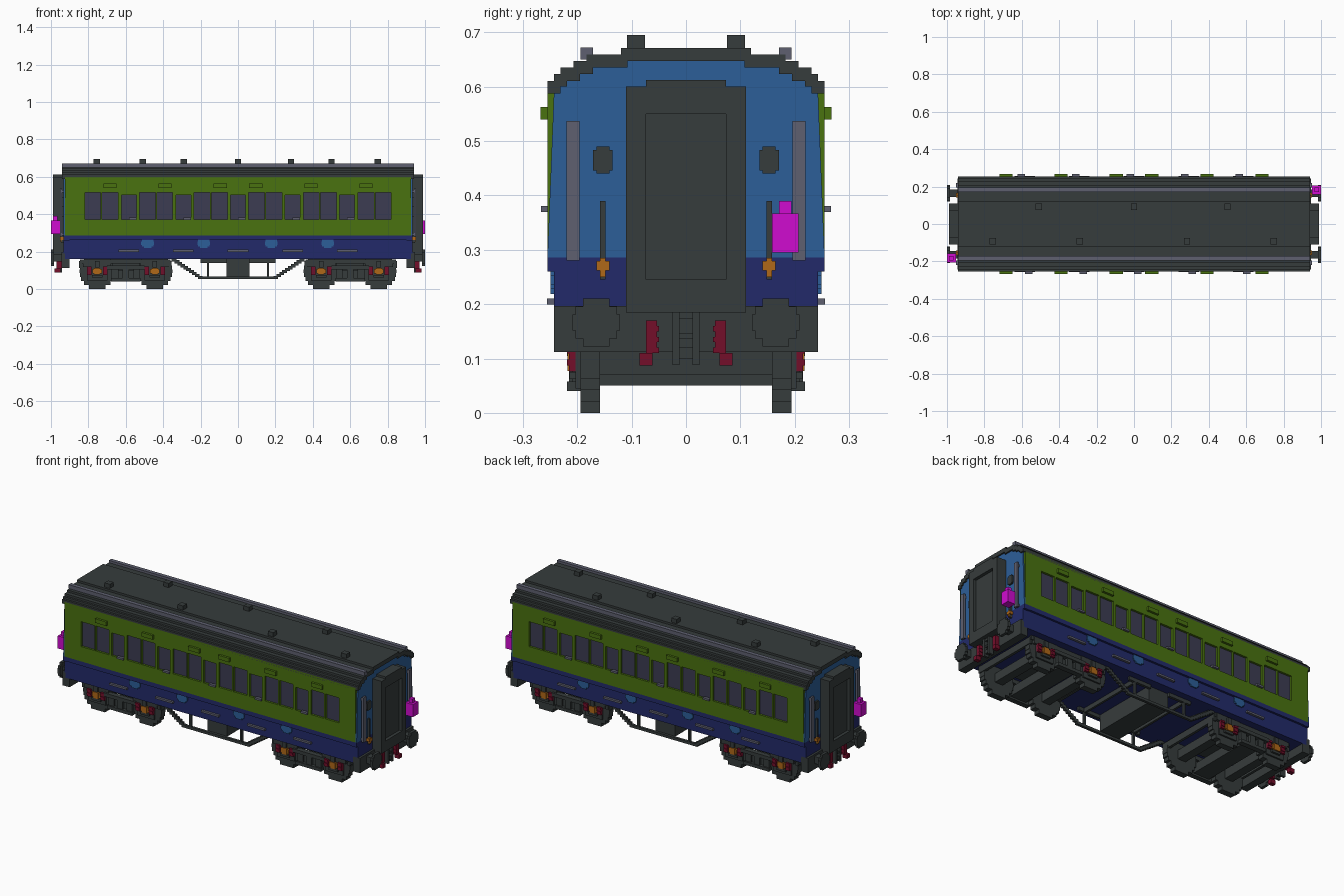
import bpy, bmesh, math

if "Cube" in bpy.data.objects:
    bpy.data.objects.remove(bpy.data.objects["Cube"])


def material(name, rgb):
    lin = [((c / 255 + 0.055) / 1.055) ** 2.4 if c > 10 else c / 255 / 12.92 for c in rgb] + [1]
    m = bpy.data.materials.new(name)
    m.use_nodes = True
    m.diffuse_color = lin
    m.node_tree.nodes["Principled BSDF"].inputs["Base Color"].default_value = lin
    return m


GREY = material("dark grey", (54, 60, 60))
GREEN = material("green", (74, 114, 16))
NAVY = material("navy", (34, 42, 106))
BLUE = material("blue", (44, 94, 152))
GLASS = material("window slate", (60, 60, 82))
STEEL = material("steel grey", (94, 96, 112))
PINK = material("magenta", (208, 12, 208))
ORANGE = material("orange", (176, 104, 24))
RED = material("dark red", (116, 14, 42))


def finish(name, bm, mat):
    me = bpy.data.meshes.new(name)
    bmesh.ops.recalc_face_normals(bm, faces=bm.faces)
    bm.to_mesh(me)
    bm.free()
    me.materials.append(mat)
    ob = bpy.data.objects.new(name, me)
    bpy.context.collection.objects.link(ob)
    return ob


# Boxes are (x0, x1, y0, y1, z0, z1); sym lists the (x, y) sign copies
ONE = [(1, 1)]
SIDES = [(1, 1), (1, -1)]
ENDS = [(1, 1), (-1, 1)]
TURN = [(1, 1), (-1, -1)]
ALL4 = [(1, 1), (1, -1), (-1, 1), (-1, -1)]


def boxes(name, mat, items, sym=ONE):
    bm = bmesh.new()
    for sx, sy in sym:
        for x0, x1, y0, y1, z0, z1 in items:
            geo = bmesh.ops.create_cube(bm, size=1)
            for v in geo["verts"]:
                v.co.x = sx * ((x0 + x1) / 2 + v.co.x * (x1 - x0))
                v.co.y = sy * ((y0 + y1) / 2 + v.co.y * (y1 - y0))
                v.co.z = (z0 + z1) / 2 + v.co.z * (z1 - z0)
    return finish(name, bm, mat)


def steps(r, n, rz=None):
    """Rows (half width, low, high) of a stepped disc."""
    rz = rz or r
    h = 2 * rz / n
    for i in range(n):
        c = -rz + (i + 0.5) * h
        yield r * math.sqrt(1 - (c / rz) ** 2), c - h / 2, c + h / 2


# ---- Body ----
L = 0.925
boxes("lower_body", NAVY, [(-L, L, -0.243, 0.243, 0.16, 0.268), (-L, L, -0.255, 0.255, 0.262, 0.287)])
boxes("window_core", GLASS, [(-L + 0.02, L - 0.02, -0.243, 0.243, 0.287, 0.585)])

# Window openings, then green panels around them
openings = []
for i in range(6):
    c = (i - 2.5) * 0.292
    openings += [(c - 0.089, c - 0.004), (c + 0.004, c + 0.089)]
    if i < 5:
        openings.append((c + 0.146 - 0.04, c + 0.146 + 0.04))
edges = [-L] + [e for o in sorted(openings) for e in o] + [L]
panels = [(-L, L, 0.24, 0.255, 0.287, 0.372), (-L, L, 0.24, 0.255, 0.515, 0.6)]
panels += [(a, b, 0.24, 0.255, 0.372, 0.515) for a, b in zip(edges[::2], edges[1::2])]
doors = [(i - 2) * 0.292 for i in range(5)]
panels += [(d - 0.04, d + 0.04, 0.24, 0.255, 0.503, 0.515) for d in doors]
boxes("green_side_panels", GREEN, panels, SIDES)
vents = [s * x for s in (-1, 1) for x in (0.095, 0.39, 0.685)]
boxes("window_hoods", GREEN, [(x - 0.035, x + 0.035, 0.25, 0.268, 0.54, 0.563) for x in vents], SIDES)
boxes("door_handles", STEEL, [(d - 0.04, d, 0.25, 0.267, 0.37, 0.381) for d in doors], TURN)
boxes("door_steps", STEEL, [(d - 0.055, d + 0.055, 0.24, 0.256, 0.199, 0.21) for d in doors], SIDES)

# Pale oval plates on the lower side
ovals = [(x - w, x + w, 0.243, 0.249, 0.245 + a, 0.245 + b)
         for x in (-0.483, -0.183, 0.178, 0.48) for w, a, b in steps(0.035, 6, 0.026)]
boxes("oval_plates", BLUE, ovals, SIDES)


# ---- Roof and ends, extruded from a half profile ----
def extrude(name, mat, half, x0, x1):
    prof = half + [(-y, z) for y, z in reversed(half)]
    bm = bmesh.new()
    f = bm.faces.new([bm.verts.new((x0, y, z)) for y, z in prof])
    r = bmesh.ops.extrude_face_region(bm, geom=[f])
    for v in r["geom"]:
        if isinstance(v, bmesh.types.BMVert):
            v.co.x = x1
    return finish(name, bm, mat)


arc = [(0.255, 0.588, 0.611), (0.243, 0.6, 0.623), (0.231, 0.611, 0.635), (0.207, 0.623, 0.647),
       (0.183, 0.635, 0.659), (0.12, 0.647, 0.671)]
outer, inner = [], []
for (y, lo, hi), (yn, lo2, hi2) in zip(arc, arc[1:] + [(0, 0, 0)]):
    outer += [(y, hi)] + ([(yn, hi)] if yn else [])
    inner += [(y - 0.012, lo)] + ([(yn - 0.012, lo)] if yn else [])
half = list(reversed(inner)) + [(0.255, 0.588)] + outer
# Roof shell
bm_half = half
prof_in = [p for p in inner]
loop = prof_in[::-1] + [(0.255, 0.588)] + outer
full = loop + [(-y, z) for y, z in reversed(loop)]
extrude("roof", GREY, loop, -0.94, 0.94)
end_half = [(0.255, 0.286)] + inner
for s, n in ((1, "left"), (-1, "right")):
    extrude("end_wall_" + n, BLUE, end_half, s * 0.9, s * 0.932)
boxes("end_wall_lower", NAVY, [(0.9, 0.932, -0.243, 0.243, 0.19, 0.262),
                               (0.9, 0.932, -0.255, 0.255, 0.26, 0.287)], ENDS)
boxes("roof_rails", STEEL, [(-0.94, 0.94, 0.171, 0.194, 0.65, 0.672)], SIDES)
vx = [(-0.51, 0.092), (0, 0.092), (0.5, 0.092), (-0.755, -0.092), (-0.29, -0.092), (0.283, -0.092), (0.747, -0.092)]
boxes("roof_vents", GREY, [(x - 0.017, x + 0.017, y - 0.017, y + 0.017, 0.665, 0.695) for x, y in vx])

# ---- End details ----
boxes("headstock", GREY, [(0.9, 0.945, -0.243, 0.243, 0.112, 0.197)], ENDS)
boxes("gangway", GREY, [
    (0.93, 0.99, 0.074, 0.11, 0.185, 0.6), (0.93, 0.99, -0.11, -0.074, 0.185, 0.6),
    (0.93, 0.99, -0.074, 0.074, 0.185, 0.245), (0.93, 0.99, -0.074, 0.074, 0.55, 0.612),
    (0.93, 0.972, -0.075, 0.075, 0.24, 0.555)], ENDS)
boxes("end_handrails", STEEL, [(0.94, 0.952, 0.196, 0.22, 0.28, 0.537),
                               (0.93, 0.945, 0.2, 0.215, 0.285, 0.3),
                               (0.93, 0.945, 0.2, 0.215, 0.515, 0.53)], ALL4)
boxes("end_plates", GREY, [(0.93, 0.942, 0.135, 0.171, 0.446, 0.484),
                           (0.93, 0.942, 0.141, 0.165, 0.44, 0.49)], ALL4)
boxes("lamp_rods", GREY, [(0.93, 0.945, 0.148, 0.158, 0.245, 0.39)], ALL4)
boxes("lamp_brackets", ORANGE, [(0.93, 0.952, 0.141, 0.165, 0.262, 0.279),
                                (0.93, 0.95, 0.148, 0.158, 0.25, 0.285)], ALL4)
boxes("tail_lamps", PINK, [(0.953, 1.0, 0.158, 0.207, 0.295, 0.367),
                           (0.965, 0.988, 0.171, 0.194, 0.365, 0.39)], TURN)

# Buffers
heads = [(0.984, 1.0, 0.165 - w, 0.165 + w, 0.166 + a, 0.166 + b) for w, a, b in steps(0.044, 6)]
boxes("buffer_heads", GREY, heads, ALL4)
boxes("buffer_shanks", GREY, [(0.94, 0.986, 0.145, 0.185, 0.146, 0.186)], ALL4)

# Coupling and ribbed hoses
boxes("coupling", GREY, [(0.94, 0.97, 0.012, 0.025, 0.088, 0.187), (0.94, 0.97, -0.025, -0.012, 0.088, 0.187),
                         (0.94, 0.965, -0.012, 0.012, 0.1, 0.12), (0.94, 0.965, -0.012, 0.012, 0.137, 0.147),
                         (0.94, 0.965, -0.012, 0.012, 0.173, 0.187)], ENDS)
hose = [(0.943, 0.97, 0.05 + 0.003 * (i % 2), 0.074, 0.11 + i * 0.01, 0.12 + i * 0.01) for i in range(6)]
boxes("hoses", RED, hose + [(0.95, 0.98, 0.062, 0.086, 0.087, 0.11)], ALL4)

# ---- Bogies ----
wheels, axles, frames, orange, red = [], [], [], [], []
for w in (0.445, 0.753):
    wheels += [(w - r, w + r, 0.158, 0.194, 0.095 + a, 0.095 + b) for r, a, b in steps(0.095, 9)]
    axles.append((w - 0.025, w + 0.025, -0.16, 0.16, 0.07, 0.12))
    frames += [(w - 0.075, w + 0.075, 0.19, 0.208, 0.118, 0.157), (w - 0.055, w + 0.055, 0.19, 0.203, 0.045, 0.12),
               (w - 0.028, w + 0.028, 0.19, 0.214, 0.062, 0.075), (w - 0.012, w + 0.012, 0.195, 0.218, 0.115, 0.15)]
    orange += [(w - 0.026, w + 0.026, 0.2, 0.214, 0.082, 0.108), (w - 0.016, w + 0.016, 0.2, 0.218, 0.077, 0.113)]
    for s in (-1, 1):
        c = w + s * 0.043
        red += [(c - 0.012, c + 0.012, 0.198, 0.215 + 0.004 * (i % 2), 0.076 + i * 0.011, 0.087 + i * 0.011)
                for i in range(4)]
frames += [(0.36, 0.845, 0.19, 0.205, 0.135, 0.157), (0.5, 0.7, 0.19, 0.219, 0.105, 0.125),
           (0.52, 0.68, 0.19, 0.219, 0.04, 0.058), (0.525, 0.56, 0.19, 0.21, 0.05, 0.11),
           (0.64, 0.675, 0.19, 0.21, 0.05, 0.11), (0.583, 0.617, 0.19, 0.215, 0.05, 0.12)]
boxes("wheels", GREY, wheels, ALL4)
boxes("axles", GREY, axles, ENDS)
boxes("bogie_side_frames", GREY, frames, ALL4)
boxes("bogie_cross_beams", GREY, [(0.55, 0.65, -0.2, 0.2, 0.05, 0.1), (0.5, 0.7, -0.1, 0.1, 0.1, 0.165),
                                  (0.835, 0.85, -0.2, 0.2, 0.112, 0.15), (0.355, 0.37, -0.2, 0.2, 0.112, 0.15)], ENDS)
boxes("axle_boxes", ORANGE, orange, ALL4)
boxes("bogie_springs", RED, red, ALL4)

# ---- Underframe truss and equipment box ----
truss = [(0, 0.2, 0.19, 0.205, 0.053, 0.068), (0.155, 0.167, 0.19, 0.205, 0.06, 0.16),
         (0.06, 0.2, 0.19, 0.205, 0.14, 0.16)]
truss += [(0.19 + i * 0.0155, 0.215 + i * 0.0155, 0.19, 0.205, 0.053 + i * 0.0105, 0.07 + i * 0.0105)
          for i in range(10)]
boxes("truss_rods", GREY, truss, ALL4)
boxes("equipment_box", GREY, [(-0.062, 0.062, -0.19, 0.19, 0.065, 0.165)])
boxes("cross_members", GREY, [(0.155, 0.167, -0.2, 0.2, 0.135, 0.165)], ENDS)
